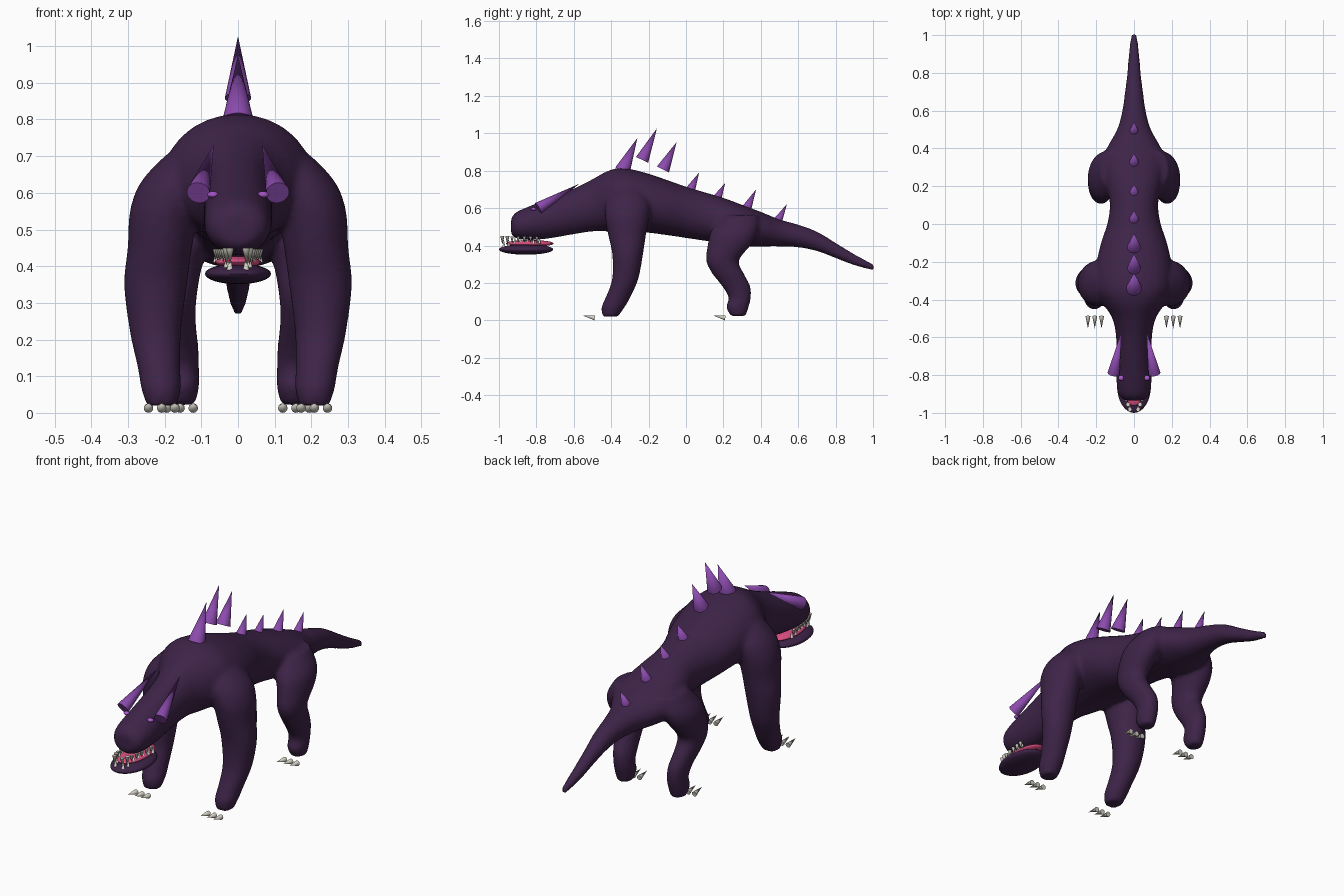
import bpy, bmesh, math
from mathutils import Vector, Matrix


def material(name, rgb):
    m = bpy.data.materials.new(name)
    m.diffuse_color = (*rgb, 1)
    return m


HIDE = material("dark purple hide", (0.047, 0.017, 0.064))
SPIKE = material("violet horn", (0.26, 0.07, 0.42))
EYE = material("bright violet eye", (0.42, 0.10, 0.62))
GUM = material("pink gum", (0.75, 0.08, 0.24))
BONE = material("pale bone", (0.66, 0.63, 0.56))


def finish(bm, name, mat, smooth=True):
    bmesh.ops.recalc_face_normals(bm, faces=bm.faces)
    me = bpy.data.meshes.new(name)
    bm.to_mesh(me)
    bm.free()
    me.materials.append(mat)
    ob = bpy.data.objects.new(name, me)
    bpy.context.collection.objects.link(ob)
    if smooth:
        bpy.context.view_layer.objects.active = ob
        ob.select_set(True)
        bpy.ops.object.shade_smooth_by_angle(angle=math.radians(50))
        ob.select_set(False)
    return ob


def spline(keys, steps=4):
    """Smooth curve through key tuples."""
    out = []
    for i in range(len(keys) - 1):
        p = [keys[max(0, min(len(keys) - 1, i + k))] for k in (-1, 0, 1, 2)]
        for s in range(steps):
            t = s / steps
            out.append([0.5 * (2 * b + (c - a) * t + (2 * a - 5 * b + 4 * c - d) * t * t
                               + (3 * b - a - 3 * c + d) * t ** 3)
                        for a, b, c, d in zip(*p)])
    return out + [list(keys[-1])]


def loft(bm, keys, upright, sx=1, n=28):
    """Skin ellipses (x, y, z, half width, half depth)."""
    rings = []
    for x, y, z, a, b in spline(keys):
        ring = []
        for k in range(n):
            t = 2 * math.pi * k / n
            u, v = a * math.cos(t), b * math.sin(t)
            co = (sx * (x + u), y, z + v) if upright else (sx * (x + u), y + v, z)
            ring.append(bm.verts.new(co))
        rings.append(ring)
    for r, q in zip(rings, rings[1:]):
        for k in range(n):
            bm.faces.new((r[k], r[(k + 1) % n], q[(k + 1) % n], q[k]))
    bm.faces.new(rings[0])
    bm.faces.new(rings[-1])


def cone(bm, base, tip, r, n=20):
    base, d = Vector(base), Vector(tip) - Vector(base)
    rot = d.to_track_quat('Z', 'Y').to_matrix().to_4x4()
    bmesh.ops.create_cone(bm, cap_ends=True, segments=n, radius1=r, radius2=0,
                          depth=d.length,
                          matrix=Matrix.Translation(base + d / 2) @ rot)


def ellipsoid(bm, loc, size, u=32, v=16):
    bmesh.ops.create_uvsphere(bm, u_segments=u, v_segments=v, radius=1,
                              matrix=Matrix.Translation(loc) @ Matrix.Diagonal((*size, 1)))


# Head, trunk and tail: y, top z, bottom z, half width
trunk = [(-0.935, 0.545, 0.46, 0.045), (-0.91, 0.577, 0.44, 0.078), (-0.85, 0.605, 0.43, 0.092),
         (-0.75, 0.645, 0.435, 0.093), (-0.6, 0.705, 0.46, 0.095), (-0.5, 0.755, 0.475, 0.115),
         (-0.42, 0.798, 0.475, 0.165), (-0.34, 0.815, 0.475, 0.20), (-0.22, 0.79, 0.47, 0.20),
         (-0.1, 0.75, 0.455, 0.175), (0.0, 0.715, 0.44, 0.142), (0.1, 0.685, 0.425, 0.128),
         (0.2, 0.655, 0.41, 0.145), (0.32, 0.61, 0.395, 0.165), (0.4, 0.58, 0.395, 0.145),
         (0.5, 0.54, 0.395, 0.09), (0.6, 0.512, 0.39, 0.062), (0.7, 0.475, 0.37, 0.048),
         (0.8, 0.415, 0.332, 0.036), (0.9, 0.355, 0.293, 0.028), (1.005, 0.298, 0.265, 0.016)]
front_leg = [(0.12, -0.31, 0.70, 0.08, 0.09), (0.165, -0.31, 0.63, 0.10, 0.12),
             (0.20, -0.315, 0.55, 0.095, 0.118), (0.213, -0.315, 0.45, 0.088, 0.10),
             (0.225, -0.312, 0.35, 0.086, 0.082), (0.225, -0.325, 0.22, 0.07, 0.070),
             (0.215, -0.365, 0.12, 0.058, 0.066), (0.21, -0.39, 0.07, 0.055, 0.062),
             (0.208, -0.405, 0.02, 0.042, 0.042)]
hind_leg = [(0.11, 0.29, 0.56, 0.07, 0.10), (0.15, 0.26, 0.48, 0.085, 0.125),
            (0.17, 0.235, 0.41, 0.075, 0.118), (0.175, 0.195, 0.32, 0.063, 0.088),
            (0.17, 0.225, 0.25, 0.055, 0.085), (0.158, 0.27, 0.18, 0.05, 0.075),
            (0.153, 0.287, 0.12, 0.047, 0.060), (0.153, 0.275, 0.07, 0.047, 0.060),
            (0.153, 0.28, 0.022, 0.036, 0.04)]
bm = bmesh.new()
loft(bm, [(0, y, (t + b) / 2, w, (t - b) / 2) for y, t, b, w in trunk], True)
for s in (1, -1):
    loft(bm, front_leg, False, s)
    loft(bm, hind_leg, False, s)
body = finish(bm, "body", HIDE, False)
fuse = body.modifiers.new("fuse", 'REMESH')
fuse.mode = 'VOXEL'
fuse.voxel_size = 0.01
fuse.use_smooth_shade = True
soft = body.modifiers.new("soften", 'SMOOTH')
soft.factor = 0.5
soft.iterations = 8

# Lower jaw and gum
bm = bmesh.new()
ellipsoid(bm, (0, -0.855, 0.379), (0.09, 0.145, 0.028))
finish(bm, "lower_jaw", HIDE)
bm = bmesh.new()
ellipsoid(bm, (0, -0.835, 0.411), (0.062, 0.128, 0.018))
finish(bm, "gum", GUM)

# Teeth: fangs at the front, a row of small ones along each side
bm = bmesh.new()
for s in (1, -1):
    for x, y in ((0.022, -0.982), (0.032, -0.955)):
        cone(bm, (s * x, y, 0.45), (s * x, y, 0.405), 0.011, 12)
        cone(bm, (s * x, y + 0.008, 0.388), (s * x, y + 0.008, 0.432), 0.009, 12)
    for i in range(5):
        x, y = 0.04 + 0.005 * i, -0.93 + 0.033 * i
        cone(bm, (s * x, y, 0.447), (s * x, y, 0.412), 0.009, 12)
        cone(bm, (s * x, y + 0.015, 0.41), (s * x, y + 0.015, 0.447), 0.008, 12)
finish(bm, "teeth", BONE)

# Brow horns and eyes
bm = bmesh.new()
for s in (1, -1):
    cone(bm, (s * 0.108, -0.79, 0.6), (s * 0.066, -0.57, 0.73), 0.032, 24)
finish(bm, "brow_horns", SPIKE)
bm = bmesh.new()
for s in (1, -1):
    ellipsoid(bm, (s * 0.068, -0.815, 0.595), (0.016, 0.014, 0.009), 16, 8)
finish(bm, "eyes", EYE)

# Back spikes: base y, base z, tip y, tip z, radius
spikes = [(-0.34, 0.80, -0.26, 0.975, 0.042), (-0.235, 0.858, -0.155, 1.027, 0.036),
          (-0.123, 0.807, -0.05, 0.953, 0.036), (0.02, 0.69, 0.07, 0.79, 0.028),
          (0.16, 0.64, 0.21, 0.735, 0.027), (0.32, 0.59, 0.375, 0.70, 0.028),
          (0.49, 0.53, 0.54, 0.622, 0.024)]
bm = bmesh.new()
for y0, z0, y1, z1, r in spikes:
    cone(bm, (0, y0, z0), (0, y1, z1), r, 24)
finish(bm, "back_spikes", SPIKE)

# Claws set in front of each foot
bm = bmesh.new()
for s in (1, -1):
    for x0, y in ((0.172, -0.488), (0.122, 0.21)):
        for i in range(3):
            x = s * (x0 + 0.036 * i)
            cone(bm, (x, y, 0.013), (x, y - 0.065, 0.026), 0.013, 16)
finish(bm, "claws", BONE)
